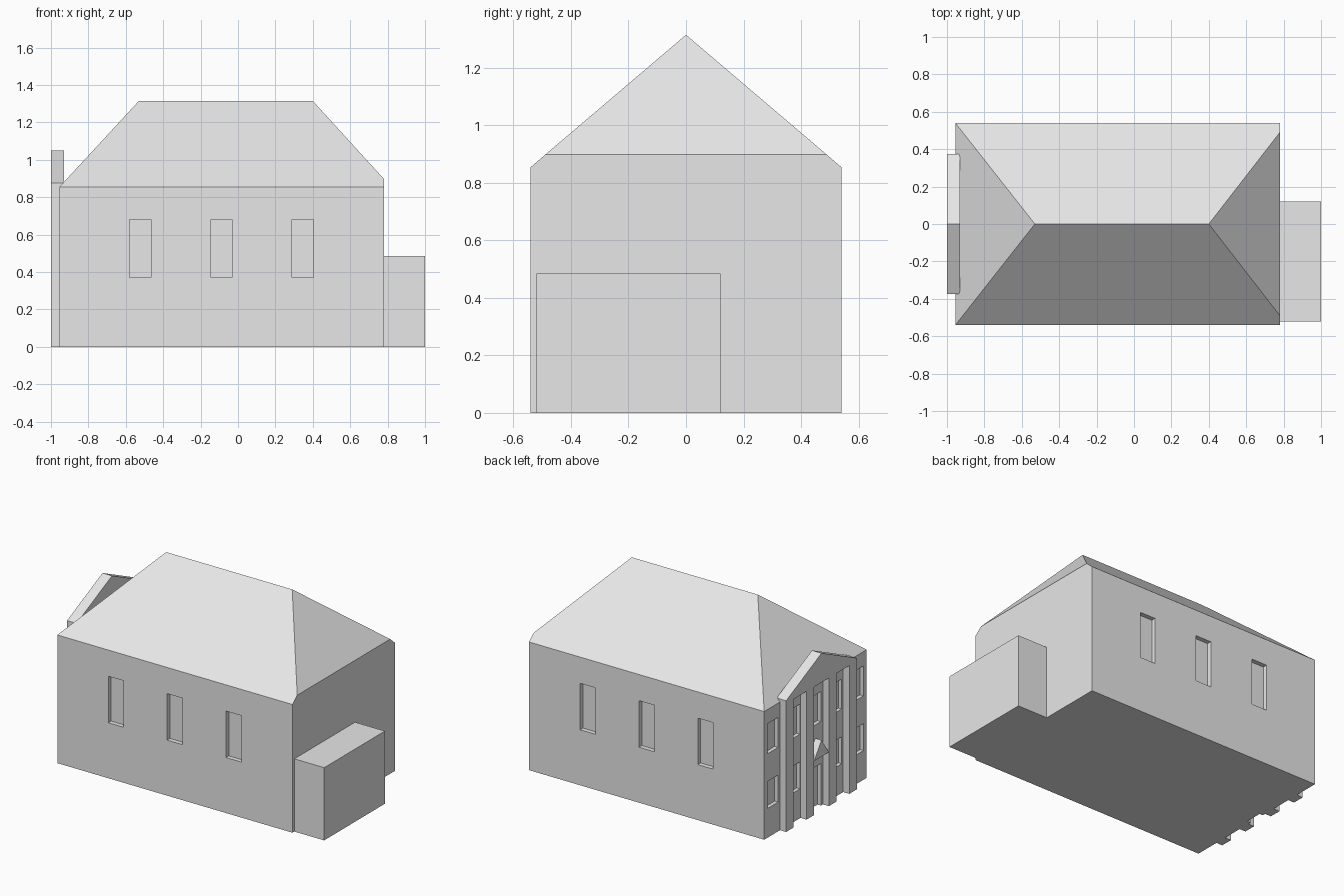
import bpy, bmesh

if "Cube" in bpy.data.objects:
    bpy.data.objects.remove(bpy.data.objects["Cube"])

stone = bpy.data.materials.new("light_grey")
stone.diffuse_color = (0.8, 0.8, 0.8, 1)
stone.use_nodes = True
stone.node_tree.nodes["Principled BSDF"].inputs["Base Color"].default_value = stone.diffuse_color


def finish(name, bm):
    bmesh.ops.recalc_face_normals(bm, faces=bm.faces)
    mesh = bpy.data.meshes.new(name)
    bm.to_mesh(mesh)
    bm.free()
    mesh.materials.append(stone)
    ob = bpy.data.objects.new(name, mesh)
    bpy.context.collection.objects.link(ob)
    return ob


def add_box(bm, x0, x1, y0, y1, z0, z1):
    verts = bmesh.ops.create_cube(bm, size=1)["verts"]
    for v in verts:
        v.co = (x1 if v.co.x > 0 else x0,
                y1 if v.co.y > 0 else y0,
                z1 if v.co.z > 0 else z0)


def box(name, *bounds):
    bm = bmesh.new()
    add_box(bm, *bounds)
    return finish(name, bm)


def prism(name, profile, x0, x1):
    """Extrude a (y, z) profile along x."""
    bm = bmesh.new()
    face = bm.faces.new([bm.verts.new((x0, y, z)) for y, z in profile])
    geom = bmesh.ops.extrude_face_region(bm, geom=[face])["geom"]
    for v in geom:
        if isinstance(v, bmesh.types.BMVert):
            v.co.x = x1
    return finish(name, bm)


W = -0.955          # entrance wall
E = 0.78            # rear wall
Y = 0.54            # half depth
EAVE = 0.855

# Main hall with hipped roof; the rear hip is clipped just above the eaves
bm = bmesh.new()
for s in (-1, 1):
    for p in ((W, Y, 0), (W, Y, EAVE), (E, Y, 0), (E, Y, EAVE), (E, 0.49, 0.898)):
        bm.verts.new((p[0], s * p[1], p[2]))
for x in (-0.53, 0.40):
    bm.verts.new((x, 0, 1.315))
bmesh.ops.convex_hull(bm, input=bm.verts[:])
bmesh.ops.dissolve_limit(bm, angle_limit=0.02, verts=bm.verts[:], edges=bm.edges[:])
hall = finish("hall", bm)

# Window and door recesses
bm = bmesh.new()
for x in (-0.522, -0.088, 0.346):
    for s in (-1, 1):
        ya, yb = sorted((s * (Y - 0.03), s * (Y + 0.05)))
        add_box(bm, x - 0.057, x + 0.057, ya, yb, 0.37, 0.68)
for y in (-0.45, -0.22, 0, 0.22, 0.45):
    add_box(bm, W - 0.05, W + 0.025, y - 0.057, y + 0.057, 0.56, 0.76)
    z0, z1 = (-0.05, 0.28) if y == 0 else (0.195, 0.375)
    add_box(bm, W - 0.05, W + 0.025, y - 0.057, y + 0.057, z0, z1)
recesses = finish("recess_cutter", bm)
recesses.hide_render = True
mod = hall.modifiers.new("recesses", "BOOLEAN")
mod.object = recesses
mod.operation = "DIFFERENCE"
mod.solver = "EXACT"
bpy.context.view_layer.objects.active = hall
bpy.ops.object.modifier_apply(modifier=mod.name)
bpy.data.objects.remove(recesses)

# Side annex
box("annex", E - 0.005, 1.0, -0.52, 0.12, 0, 0.485)

# Entrance pilasters
for i, y in enumerate((-0.333, -0.118, 0.118, 0.333)):
    box(f"pilaster_{i + 1}", -1.0, W + 0.005, y - 0.04, y + 0.04, 0, 0.86)

# Pediment over the entrance front
prism("pediment", [(-0.373, 0.855), (0.373, 0.855), (0.373, 0.875),
                   (0, 1.05), (-0.373, 0.875)], -1.0, -0.93)

# Small gabled hood above the door
prism("door_hood", [(-0.078, 0.36), (0.078, 0.36), (0, 0.47)], -1.0, W + 0.005)
